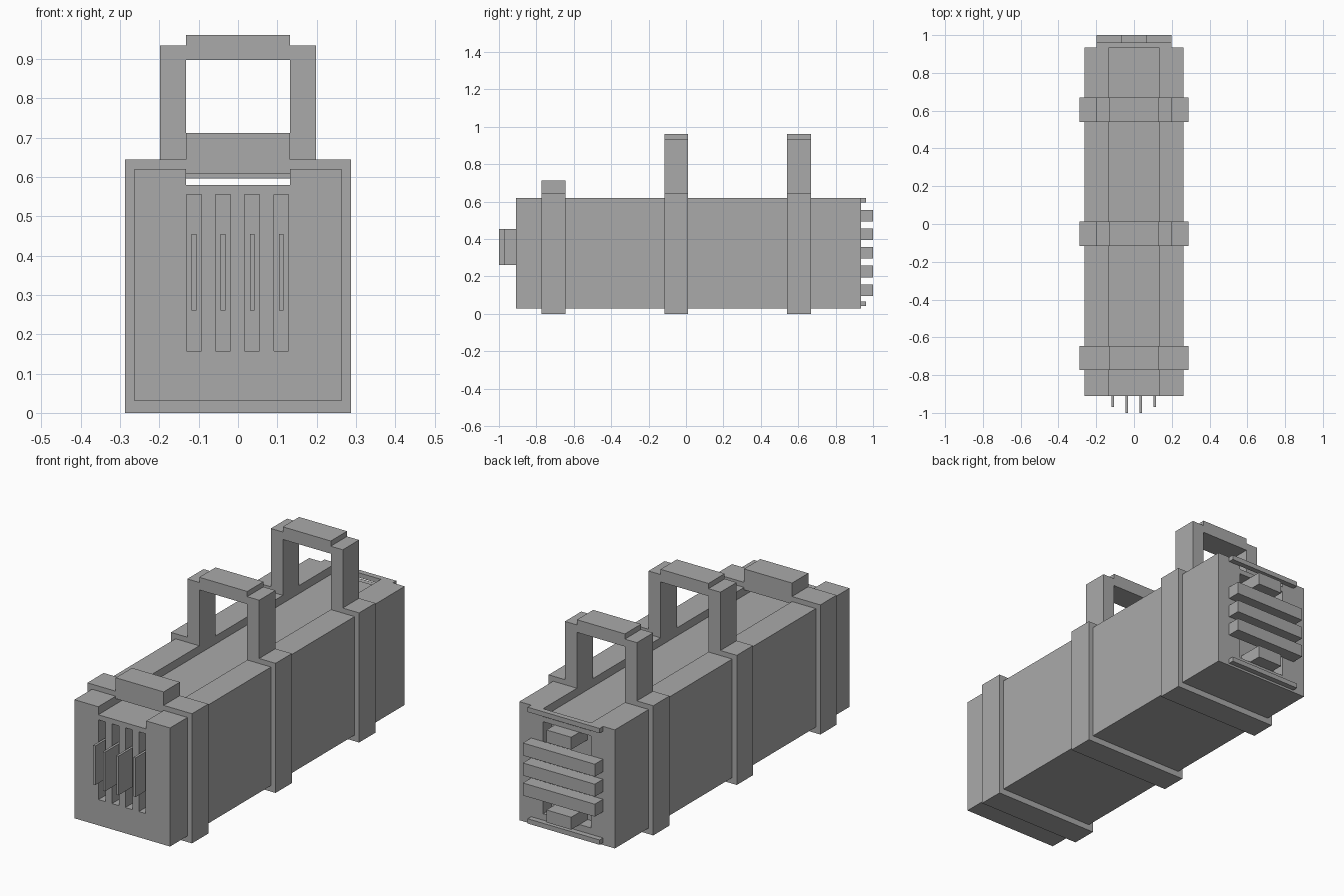
import bpy, bmesh

if "Cube" in bpy.data.objects:
    bpy.data.objects.remove(bpy.data.objects["Cube"])

grey = bpy.data.materials.new("plain grey")
grey.diffuse_color = (0.4, 0.4, 0.4, 1)
grey.use_nodes = True
grey.node_tree.nodes["Principled BSDF"].inputs["Base Color"].default_value = grey.diffuse_color


def finish(name, bm):
    bmesh.ops.recalc_face_normals(bm, faces=bm.faces)
    mesh = bpy.data.meshes.new(name)
    bm.to_mesh(mesh)
    bm.free()
    mesh.materials.append(grey)
    ob = bpy.data.objects.new(name, mesh)
    bpy.context.collection.objects.link(ob)
    return ob


def prism(name, profile, y0, y1):
    """Extrude an x-z outline along y."""
    bm = bmesh.new()
    face = bm.faces.new([bm.verts.new((x, y0, z)) for x, z in profile])
    new = bmesh.ops.extrude_face_region(bm, geom=[face])["geom"]
    verts = [v for v in new if isinstance(v, bmesh.types.BMVert)]
    bmesh.ops.translate(bm, verts=verts, vec=(0, y1 - y0, 0))
    return finish(name, bm)


def box(name, x0, x1, y0, y1, z0, z1):
    return prism(name, [(x0, z0), (x1, z0), (x1, z1), (x0, z1)], y0, y1)


def mirrored(half):
    """Complete a right-hand outline with its left-hand mirror."""
    return half + [(-x, z) for x, z in reversed(half)]


def cut(target, cutter):
    mod = target.modifiers.new("cut", 'BOOLEAN')
    mod.operation = 'DIFFERENCE'
    mod.solver = 'EXACT'
    mod.object = cutter
    cutter.hide_render = True
    cutter.hide_set(True)


# Body with an open channel along the top
FRONT, BACK = -0.91, 0.935
body = prism("body", mirrored([(0.263, 0.03), (0.263, 0.62),
                               (0.132, 0.62), (0.132, 0.58)]), FRONT, BACK)

# Front vents: four slots, each holding a thin fin
for i, x in enumerate((-0.112, -0.038, 0.036, 0.110)):
    cut(body, box("slot_cutter", x - 0.019, x + 0.019,
                  FRONT - 0.1, FRONT + 0.065, 0.158, 0.555))
    tip = -1.0 if i in (1, 2) else -0.97
    box("front_fin", x - 0.006, x + 0.006, tip, FRONT + 0.075, 0.26, 0.455)

# Back recess with five bars across it
cut(body, box("recess_cutter", -0.132, 0.132, BACK - 0.065, BACK + 0.1, 0.097, 0.555))
for i in range(5):
    z = 0.127 + i * 0.0995
    short = i in (0, 4)
    w = 0.068 if short else 0.198
    start = BACK - 0.075 if short else BACK
    box("back_bar", -w, w, start, 1.0, z - 0.031, z + 0.031)

# Thin lips above and below the bars
for z in (0.041, 0.596):
    box("back_lip", -0.198, 0.198, BACK, 0.962, z, z + 0.024)

# Front band with a raised block over the channel
base = [(0.288, 0), (0.288, 0.645)]
notch = [(0.132, 0.57)]
prism("front_band", mirrored(base + [(0.132, 0.645)] + notch), -0.773, -0.645)
box("front_block", -0.132, 0.132, -0.773, -0.645, 0.608, 0.712)

# Two bands that rise into handles
for y in (-0.116, 0.541):
    leg = [(0.198, 0.645), (0.198, 0.935), (0.132, 0.935)]
    prism("handle_band", mirrored(base + leg + notch), y, y + 0.128)
    box("handle_grip", -0.132, 0.132, y, y + 0.128, 0.898, 0.961)
